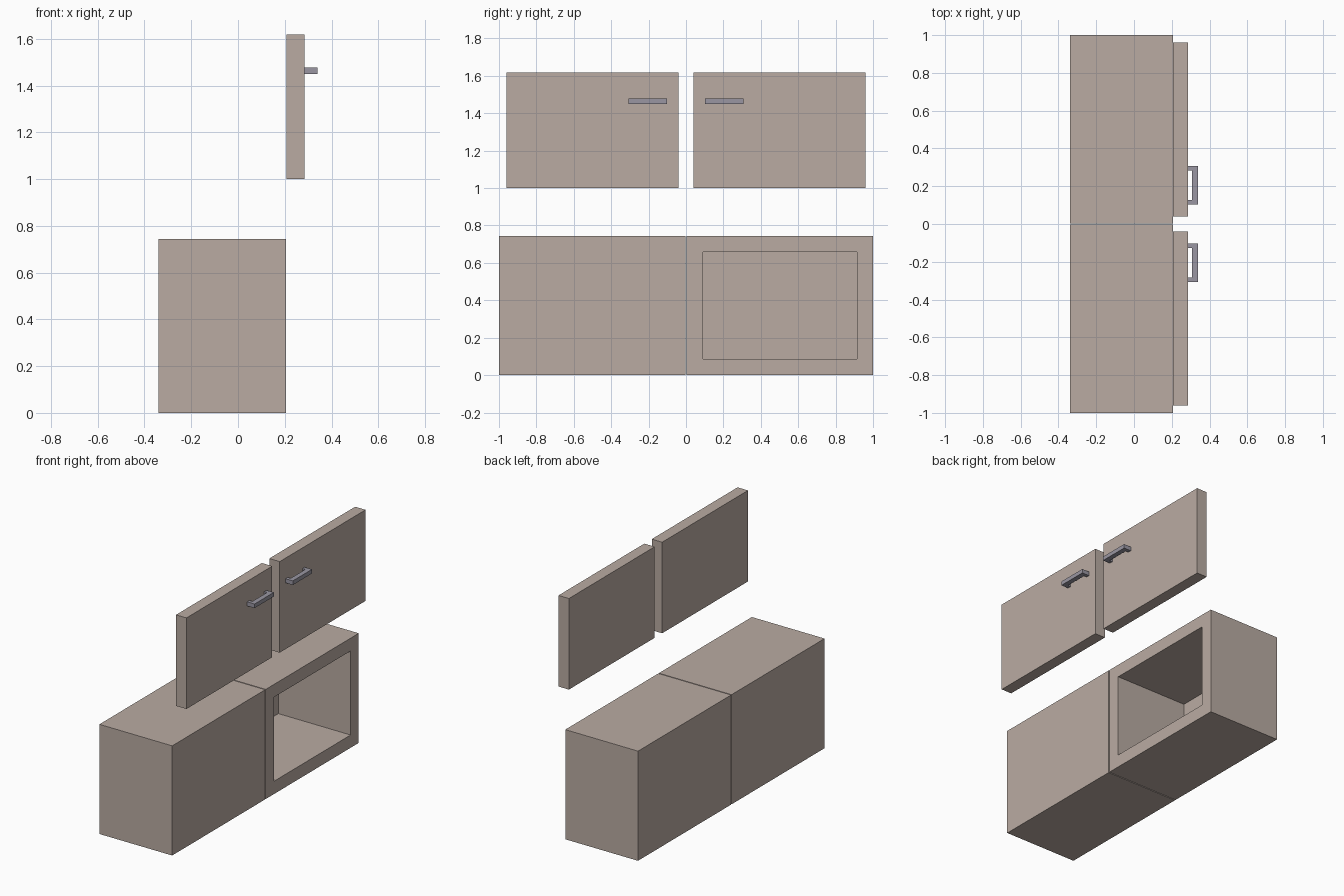
import bpy
import bmesh
from mathutils import Vector

cube = bpy.data.objects.get("Cube")
if cube:
    bpy.data.objects.remove(cube, do_unlink=True)


def make_material(name, colour):
    mat = bpy.data.materials.new(name)
    mat.use_nodes = True
    mat.diffuse_color = colour
    mat.node_tree.nodes["Principled BSDF"].inputs["Base Color"].default_value = colour
    return mat


wood = make_material("warm taupe wood", (0.49, 0.41, 0.365, 1))
metal = make_material("grey metal", (0.32, 0.305, 0.36, 1))


def add_box(bm, low, high):
    """Add a box between two corners and return its faces."""
    low, high = Vector(low), Vector(high)
    verts = bmesh.ops.create_cube(bm, size=1)["verts"]
    for v in verts:
        v.co = (low + high) / 2 + v.co * (high - low)
    return list({f for v in verts for f in v.link_faces})


def finish(bm, name, mat):
    bmesh.ops.recalc_face_normals(bm, faces=bm.faces)
    mesh = bpy.data.meshes.new(name)
    bm.to_mesh(mesh)
    bm.free()
    mesh.materials.append(mat)
    obj = bpy.data.objects.new(name, mesh)
    bpy.context.collection.objects.link(obj)
    return obj


BACK, FRONT, HEIGHT = -0.34, 0.206, 0.744
GAP, WALL, PANEL = 0.003, 0.087, 0.004

# Closed cabinet
bm = bmesh.new()
add_box(bm, (BACK, -1, 0), (FRONT, -GAP, HEIGHT))
finish(bm, "closed_cabinet", wood)

# Open cabinet: the +x face is inset and pushed in to a thin back panel
bm = bmesh.new()
faces = add_box(bm, (BACK, GAP, 0), (FRONT, 1, HEIGHT))
bm.normal_update()
opening = max(faces, key=lambda f: f.calc_center_median().x)
bmesh.ops.inset_region(bm, faces=[opening], thickness=WALL, use_even_offset=True)
inner = bmesh.ops.extrude_discrete_faces(bm, faces=[opening])["faces"][0]
for v in inner.verts:
    v.co.x = BACK + PANEL
finish(bm, "open_cabinet", wood)

# Doors floating above, each with a U-shaped handle near the middle
DOOR_BACK, DOOR_FRONT = 0.207, 0.285
GRIP_BACK, GRIP_FRONT = 0.307, 0.34
for side, label in ((-1, "right"), (1, "left")):
    bm = bmesh.new()
    add_box(bm, (DOOR_BACK, -0.46, 1), (DOOR_FRONT, 0.46, 1.618))
    door = finish(bm, label + "_door", wood)
    door.location.y = side * 0.5

    bm = bmesh.new()
    bar = [(DOOR_FRONT, -0.103), (GRIP_FRONT, -0.103), (GRIP_FRONT, 0.103),
           (DOOR_FRONT, 0.103), (DOOR_FRONT, 0.079), (GRIP_BACK, 0.079),
           (GRIP_BACK, -0.079), (DOOR_FRONT, -0.079)]
    base = bm.faces.new([bm.verts.new((x, y, 1.45)) for x, y in bar])
    top = bmesh.ops.extrude_face_region(bm, geom=[base])["geom"]
    for v in top:
        if isinstance(v, bmesh.types.BMVert):
            v.co.z = 1.478
    handle = finish(bm, label + "_handle", metal)
    handle.location.y = side * 0.205
